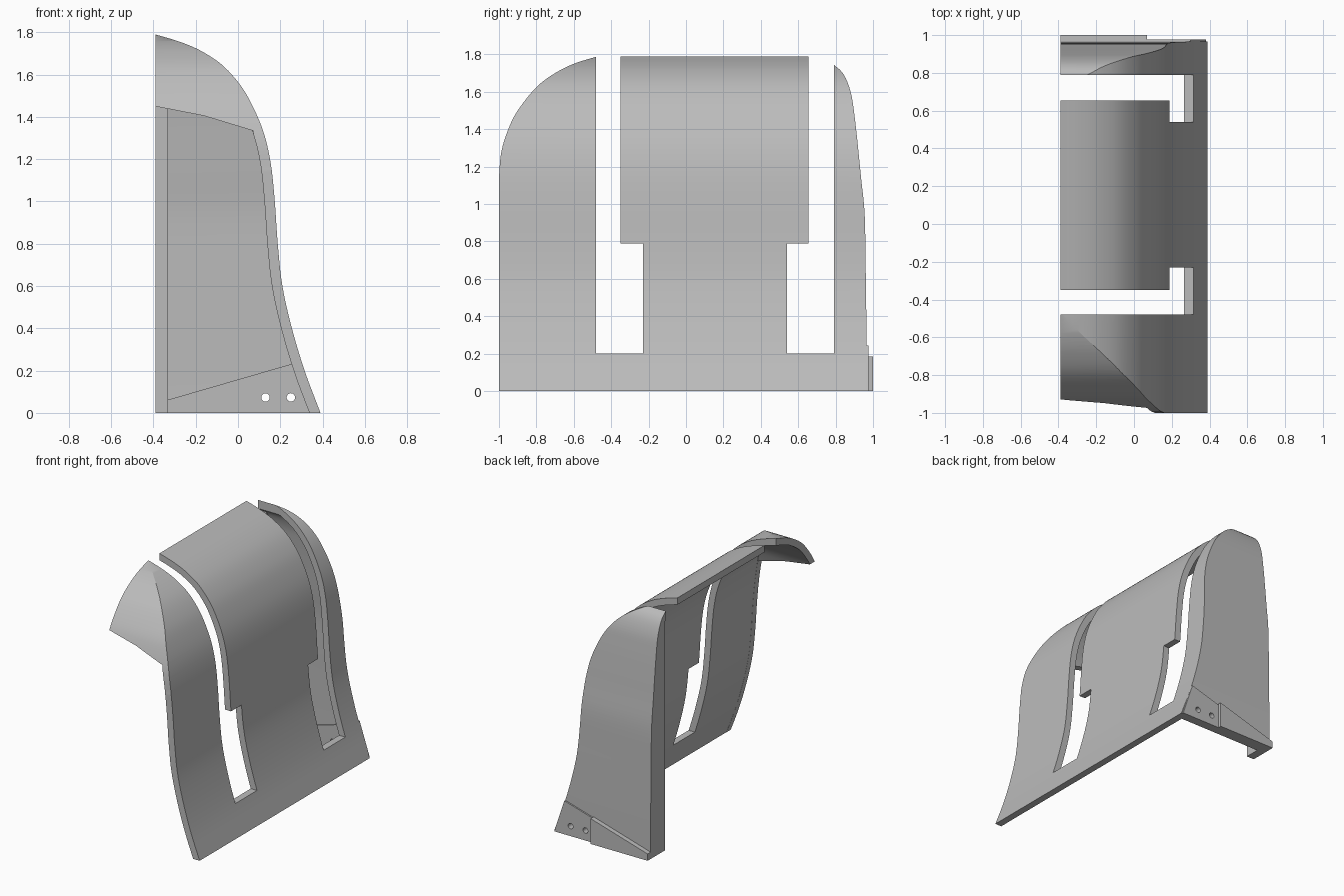
import bpy, bmesh, math
from mathutils import Vector

cube = bpy.data.objects.get("Cube")
if cube:
    bpy.data.objects.remove(cube, do_unlink=True)

grey = bpy.data.materials.new("plain_grey")
grey.use_nodes = True
colour = (0.5, 0.5, 0.5, 1)
grey.diffuse_color = colour
grey.node_tree.nodes["Principled BSDF"].inputs["Base Color"].default_value = colour


def smooth(points, steps=5):
    """Catmull-Rom curve through the points."""
    p = [Vector(q) for q in points]
    p = [2 * p[0] - p[1]] + p + [2 * p[-1] - p[-2]]
    out = []
    for a, b, c, d in zip(p, p[1:], p[2:], p[3:]):
        for i in range(steps):
            t = i / steps
            out.append(0.5 * (2 * b + (c - a) * t + (2 * a - 5 * b + 4 * c - d) * t * t
                              + (3 * b - a - 3 * c + d) * t ** 3))
    return out + [p[-2]]


def offset(curve, dist):
    """Shift a curve to its left."""
    out = []
    for i, q in enumerate(curve):
        d = (curve[min(i + 1, len(curve) - 1)] - curve[max(i - 1, 0)]).normalized()
        out.append(q + Vector((-d.y, d.x)) * dist)
    return out


def prism(name, outline, lo, hi, axis):
    """Extrude an outline (x,z along y, or y,z along x)."""
    bm = bmesh.new()
    place = (lambda q: (q[0], lo, q[1])) if axis == "y" else (lambda q: (lo, q[0], q[1]))
    face = bm.faces.new([bm.verts.new(place(q)) for q in outline])
    moved = bmesh.ops.extrude_face_region(bm, geom=[face])["geom"]
    step = Vector((0, hi - lo, 0)) if axis == "y" else Vector((hi - lo, 0, 0))
    bmesh.ops.translate(bm, vec=step, verts=[v for v in moved if isinstance(v, bmesh.types.BMVert)])
    bmesh.ops.recalc_face_normals(bm, faces=bm.faces)
    mesh = bpy.data.meshes.new(name)
    bm.to_mesh(mesh)
    bm.free()
    mesh.materials.append(grey)
    obj = bpy.data.objects.new(name, mesh)
    bpy.context.collection.objects.link(obj)
    return obj


def combine(target, tool, operation, keep=False):
    mod = target.modifiers.new("cut", "BOOLEAN")
    mod.operation, mod.object, mod.solver = operation, tool, "EXACT"
    bpy.context.view_layer.objects.active = target
    bpy.ops.object.modifier_apply(modifier=mod.name)
    if not keep:
        bpy.data.objects.remove(tool, do_unlink=True)


def rectangle(a0, a1, b0, b1):
    return [(a0, b0), (a1, b0), (a1, b1), (a0, b1)]


# Guiding curves: side wall in x,z; back and front ends in y,z
side = smooth([(0.39, 0), (0.315, 0.2), (0.255, 0.4), (0.21, 0.6), (0.188, 0.8),
               (0.174, 1.0), (0.155, 1.18), (0.12, 1.33), (0.06, 1.47), (0, 1.565),
               (-0.08, 1.65), (-0.18, 1.715), (-0.28, 1.757), (-0.39, 1.79)])
back = smooth([(0.965, -0.1), (0.965, 0.3), (0.96, 0.7), (0.955, 0.95), (0.935, 1.15),
               (0.915, 1.35), (0.9, 1.48), (0.885, 1.58), (0.86, 1.66), (0.83, 1.71),
               (0.79, 1.745)])
front = smooth([(-0.48, 1.788), (-0.6, 1.75), (-0.7, 1.7), (-0.8, 1.625), (-0.9, 1.5),
                (-0.95, 1.4), (-0.985, 1.29), (-0.998, 1.17), (-1, 1.0), (-1, -0.1)])
wall = 0.048
crown = [(0.73, 2), (-0.42, 2)]

# Curved shell: outer volume less the hollow
shell = prism("shell", side + [(-0.39, 0)], -1.2, 1.2, "y")
combine(shell, prism("outer_ends", back + crown + front, -1, 1, "x"), "INTERSECT")
inner = offset(side, wall)
hollow = prism("hollow", inner + [(-1, inner[-1].y), (-1, -0.1), (inner[0].x, -0.1)], -1.3, 1.3, "y")
ends = offset(back, wall) + crown + offset(front, wall)
combine(hollow, prism("inner_ends", ends, -2, 2, "x"), "INTERSECT")
combine(shell, hollow, "DIFFERENCE")

# Open front below the hood
jamb = [q for q in offset(side, wall + 0.0008) if q.y < 1.32]
combine(shell, prism("opening", jamb + [(0.07, 1.335), (-0.16, 1.405), (-0.39, 1.45), (-0.6, 1.48),
                                        (-0.6, -0.1), (jamb[0].x, -0.1)], -1.2, -0.6, "y"), "DIFFERENCE")

# Stepped slots, widened toward the middle panel
for outer, narrow, wide in ((-0.48, -0.35, -0.23), (0.79, 0.655, 0.54)):
    outline = [(outer, 0.2), (wide, 0.2), (wide, 0.79), (narrow, 0.79), (narrow, 2.2), (outer, 2.2)]
    combine(shell, prism("slot", outline, -1, 1, "x"), "DIFFERENCE")

# Upright flange on the inner edge of the back wall
edge = [q for q in offset(back, 0.012) if 0 < q.y and q.x > 0.805]
flange = prism("back_flange", [(0.8, 0), (edge[0].x, 0)] + edge + [(0.8, edge[-1].y)],
               -0.39, -0.33, "x")

# Sloped foot plate and its thicker block
plate = prism("foot_plate", [(-0.39, 0), (0.382, 0), (0.3, 0.245), (-0.39, 0.045)],
              0.908, 0.976, "y")
block = prism("foot_block", [(-0.39, 0), (0.07, 0), (0.07, 0.185), (-0.39, 0.05)],
              0.94, 1.0, "y")

# Two bolt holes through wall and plate
for x in (0.13, 0.25):
    ring = [(x + 0.02 * math.cos(a * math.tau / 24), 0.073 + 0.02 * math.sin(a * math.tau / 24))
            for a in range(24)]
    hole = prism("bolt_hole", ring, 0.8, 1.1, "y")
    combine(shell, hole, "DIFFERENCE", keep=True)
    combine(plate, hole, "DIFFERENCE")

# Smooth curved surfaces, crisp edges
for obj in (shell, flange, plate, block):
    bpy.ops.object.select_all(action="DESELECT")
    obj.select_set(True)
    bpy.context.view_layer.objects.active = obj
    bpy.ops.object.shade_smooth_by_angle(angle=math.radians(25))
